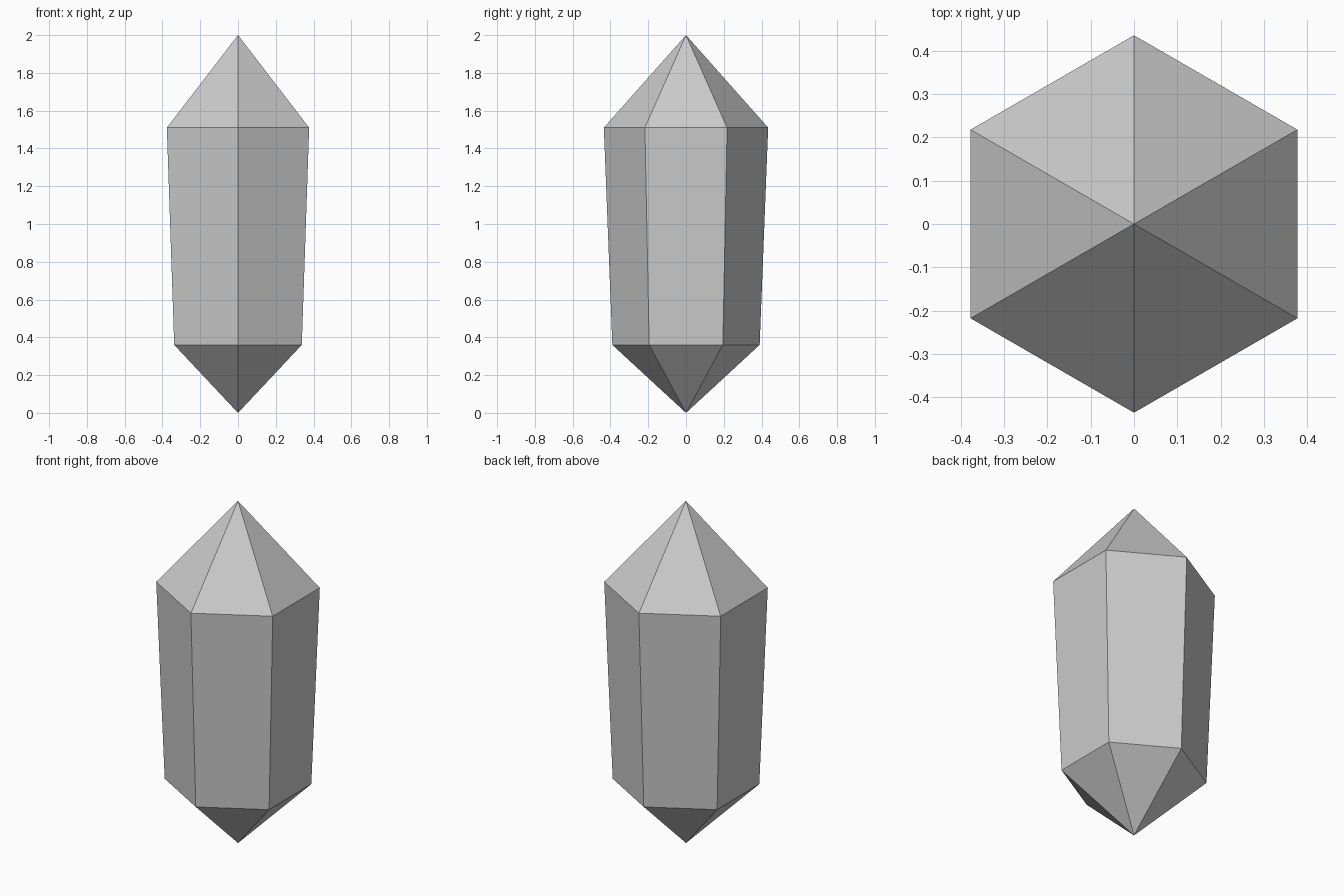
import bpy, bmesh
from math import sin, cos, pi

if "Cube" in bpy.data.objects:
    bpy.data.objects.remove(bpy.data.objects["Cube"])

SIDES = 6
RINGS = [(0.39, 0.36), (0.435, 1.51)]  # radius, height
TIP_BOTTOM, TIP_TOP = 0.0, 2.0

bm = bmesh.new()


def ring(radius, z):
    # hexagon with corners pointing along +y and -y
    return [bm.verts.new((radius * cos(pi / 2 + 2 * pi * i / SIDES),
                          radius * sin(pi / 2 + 2 * pi * i / SIDES), z))
            for i in range(SIDES)]


lower, upper = [ring(r, z) for r, z in RINGS]
bottom = bm.verts.new((0, 0, TIP_BOTTOM))
top = bm.verts.new((0, 0, TIP_TOP))

# Lower point, tapered prism body and upper point
for i in range(SIDES):
    j = (i + 1) % SIDES
    bm.faces.new((bottom, lower[j], lower[i]))
    bm.faces.new((lower[i], lower[j], upper[j], upper[i]))
    bm.faces.new((upper[i], upper[j], top))

bmesh.ops.recalc_face_normals(bm, faces=bm.faces[:])
mesh = bpy.data.meshes.new("crystal")
bm.to_mesh(mesh)
bm.free()
crystal = bpy.data.objects.new("crystal", mesh)
bpy.context.collection.objects.link(crystal)
